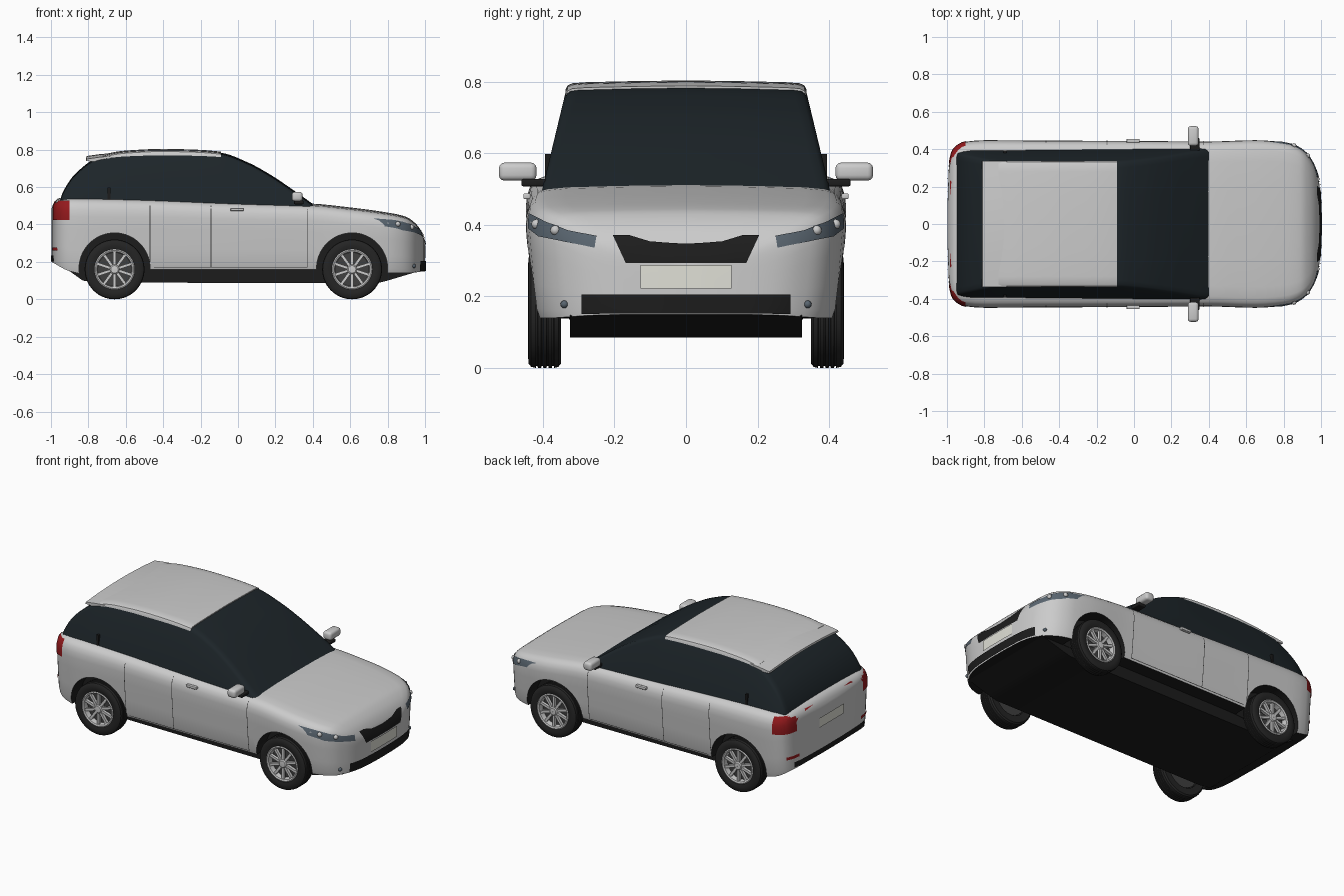
import bpy, bmesh, math
from mathutils import Vector, Matrix
from mathutils.bvhtree import BVHTree

if "Cube" in bpy.data.objects:
    bpy.data.objects.remove(bpy.data.objects["Cube"])


def material(name, r, g, b):
    m = bpy.data.materials.new(name)
    m.diffuse_color = (r, g, b, 1)
    m.use_nodes = True
    m.node_tree.nodes["Principled BSDF"].inputs["Base Color"].default_value = m.diffuse_color
    return m


PAINT = material("paint", .8, .8, .8)
BLACK = material("black_trim", .012, .012, .012)
GLASS = material("dark_glass", .012, .018, .022)
RUBBER = material("rubber", .018, .018, .018)
RED = material("red_lens", .3, .01, .012)
LENS = material("lamp_lens", .1, .13, .16)
PLATE = material("plate", .75, .75, .68)
LINE = material("gap", .05, .05, .05)


def finish(name, bm, mats=(), angle=35, recalc=True):
    if recalc:
        bmesh.ops.recalc_face_normals(bm, faces=bm.faces)
    me = bpy.data.meshes.new(name)
    bm.to_mesh(me)
    bm.free()
    ob = bpy.data.objects.new(name, me)
    bpy.context.collection.objects.link(ob)
    for m in mats:
        me.materials.append(m)
    smooth(ob, angle)
    return ob


def select(ob):
    bpy.ops.object.select_all(action='DESELECT')
    ob.select_set(True)
    bpy.context.view_layer.objects.active = ob


def smooth(ob, angle=35):
    select(ob)
    bpy.ops.object.shade_smooth_by_angle(angle=math.radians(angle))


def curve(pts):
    """Smooth function through (x, value) points."""
    pts = sorted(pts)
    n = len(pts)
    d = [(pts[i + 1][1] - pts[i][1]) / (pts[i + 1][0] - pts[i][0]) for i in range(n - 1)]
    m = [d[0]] + [0 if a * b <= 0 else 2 * a * b / (a + b) for a, b in zip(d, d[1:])] + [d[-1]]

    def f(x):
        x = min(max(x, pts[0][0]), pts[-1][0])
        i = max(k for k in range(n - 1) if pts[k][0] <= x)
        h = pts[i + 1][0] - pts[i][0]
        t = (x - pts[i][0]) / h
        return (pts[i][1] * (1 + 2 * t) * (1 - t) ** 2 + pts[i + 1][1] * t * t * (3 - 2 * t)
                + h * m[i] * t * (1 - t) ** 2 + h * m[i + 1] * t * t * (t - 1))
    return f


def loft(sections, closed=True, caps=True):
    bm = bmesh.new()
    rings = [[bm.verts.new(p) for p in s] for s in sections]
    n = len(rings[0])
    for a, b in zip(rings, rings[1:]):
        for i in range(n if closed else n - 1):
            j = (i + 1) % n
            bm.faces.new((a[i], a[j], b[j], b[i]))
    if caps:
        bm.faces.new(rings[0])
        bm.faces.new(rings[-1])
    bmesh.ops.recalc_face_normals(bm, faces=bm.faces)
    return bm


def both(half):
    return half + [(x, -y, z) for x, y, z in reversed(half[:-1])]


def box(name, lo, hi, mat=None, bevel=0):
    bm = bmesh.new()
    bmesh.ops.create_cube(bm, size=1)
    for v in bm.verts:
        v.co = [l + (h - l) * (c + .5) for l, h, c in zip(lo, hi, v.co)]
    if bevel:
        bmesh.ops.bevel(bm, geom=bm.edges[:], offset=bevel, segments=3, profile=.5, affect='EDGES')
    return finish(name, bm, [mat] if mat else [])


# Body shell: plan outline, top line and bottom line swept along x
plan = curve([(1, .06), (.995, .18), (.98, .27), (.955, .33), (.92, .38), (.87, .415), (.8, .437),
              (.65, .448), (.4, .441), (0, .444), (-.5, .446), (-.8, .448), (-.9, .44), (-.95, .417),
              (-.975, .38), (-.99, .3), (-.997, .1)])
top = curve([(1, .30), (.985, .35), (.947, .403), (.893, .438), (.76, .464), (.6, .485), (.4, .505),
             (0, .517), (-.6, .538), (-.9, .543), (-.96, .533), (-.985, .51), (-.997, .48)])
bottom = curve([(1, .15), (.9, .14), (.75, .14), (.4, .16), (-.4, .16), (-.82, .135), (-.9, .15), (-.997, .2)])
side = [(.935, 0), (.955, .08), (.972, .3), (.99, .58), (1, .75), (.995, .84), (.975, .91), (.94, .96),
        (.88, .985), (.75, 1), (.4, 1.012), (0, 1.018)]
xs = [-.997, -.994, -.99, -.983, -.975, -.963, -.95, -.925] + [-.9 + .05 * i for i in range(35)] + \
     [.83, .85, .87, .89, .905, .92, .935, .945, .955, .965, .973, .98, .986, .991, .995, .998, 1]
bm = loft([both([(x, plan(x) * f, bottom(x) + t * (top(x) - bottom(x))) for f, t in side]) for x in xs])
for f in bm.faces:
    f.material_index = int(f.normal.z < -.5)
tree = BVHTree.FromBMesh(bm)
body = finish("body_shell", bm, [PAINT, BLACK])

# Wheel arches
WHEELS = [(x, s) for x in (.61, -.66) for s in (1, -1)]
for x, s in WHEELS:
    bm = bmesh.new()
    bmesh.ops.create_cone(bm, cap_ends=True, segments=64, radius1=.19, radius2=.19, depth=.3,
                          matrix=Matrix.Translation((x, s * .477, .165)) @ Matrix.Rotation(math.pi / 2, 4, 'X'))
    cutter = finish("arch_cutter", bm, [BLACK])
    mod = body.modifiers.new("arch", 'BOOLEAN')
    mod.operation, mod.solver, mod.object = 'DIFFERENCE', 'EXACT', cutter
    mod.material_mode = 'TRANSFER'
    select(body)
    bpy.ops.object.modifier_apply(modifier=mod.name)
    bpy.data.objects.remove(cutter)
smooth(body)

# Underbody tub
tub = [(-.97, .2), (-.83, .1), (-.75, .09), (.74, .085), (.8, .1), (.95, .145), (.9, .2)]
finish("underbody", loft([[(x, y, z) for x, z in tub] for y in (-.325, .325)]), [BLACK])

# Dark glasshouse
roof = curve([(.405, .5), (.3, .575), (.17, .662), (.05, .727), (-.09, .777), (-.25, .789), (-.4, .792),
              (-.6, .783), (-.74, .756), (-.87, .665), (-.94, .56), (-.96, .5)])
taper = curve([(.405, .985), (.36, 1), (-.85, 1), (-.92, .98), (-.96, .93)])


def cabin(x):
    lean = lambda z: (.397 - (z - .52) * .24) * taper(x)
    z, base = roof(x), .46
    return both([(x, lean(base), base), (x, lean(z - .022), z - .022), (x, lean(z) - .003, z - .010),
                 (x, lean(z) - .012, z - .003), (x, lean(z) - .035, z), (x, .15, z + .004), (x, 0, z + .006)])


finish("glasshouse", loft([cabin(-.96 + 1.365 * i / 60) for i in range(61)]), [GLASS])

# Roof panel wrapping over the glass, and tail spoiler
rows = []
for i in range(25):
    x = -.725 + .635 * i / 24
    z = roof(x)
    rows.append(both([(x, .338, z - .034), (x, .337, z - .014), (x, .331, z - .002), (x, .318, z + .004),
                      (x, .28, z + .007), (x, .15, z + .010), (x, 0, z + .012)]) +
                [(x, -.32, z - .034), (x, -.3, z - .01), (x, .3, z - .01), (x, .32, z - .034)])
finish("roof_panel", loft(rows))
wing = [(-.68, .781), (-.74, .776), (-.81, .766), (-.812, .755), (-.76, .752), (-.68, .755)]
finish("spoiler", loft([[(x, y, z - .016 * (y / .338) ** 2) for x, z in wing]
                        for y in [-.338 + .676 * i / 16 for i in range(17)]]))


def hit(a, b, axis):
    """Point and normal on the body, seen from the end (axis x) or side (axis y)."""
    o = Vector((2 * axis.x, a, b)) if axis.x else Vector((a, 2 * axis.y, b))
    return tree.ray_cast(o, -axis)[:2]


def decal(name, pts, axis, mat, lift=.004):
    """Flat outline laid onto the body surface."""
    axis = Vector(axis)
    bm = bmesh.new()
    f = bm.faces.new([bm.verts.new((0, a, b) if axis.x else (a, 0, b)) for a, b in pts])
    f.normal_update()
    if f.normal.dot(axis) < 0:
        f.normal_flip()
    for i in range(-50, 51):
        for no in (Vector((0, 0, 1)), Vector((0, 1, 0) if axis.x else (1, 0, 0))):
            bmesh.ops.bisect_plane(bm, geom=bm.verts[:] + bm.edges[:] + bm.faces[:], dist=1e-5,
                                   plane_co=no * i * .02, plane_no=no)
    lost = []
    for v in bm.verts:
        p, n = hit(v.co.y if axis.x else v.co.x, v.co.z, axis)
        if p is None:
            lost.append(v)
        else:
            v.co = p + n * lift
    bmesh.ops.delete(bm, geom=lost, context='VERTS')
    return finish(name, bm, [mat], recalc=False)


def rect(a0, a1, b0, b1):
    return [(a0, b0), (a1, b0), (a1, b1), (a0, b1)]


# Front and rear centre details
F, R = (1, 0, 0), (-1, 0, 0)
decal("grille", [(-.205, .37), (-.16, .37), (-.1, .352), (0, .346), (.1, .352), (.16, .37), (.205, .37),
                 (.168, .293), (-.168, .293)], F, BLACK)
decal("front_plate", rect(-.127, .127, .222, .288), F, PLATE, .006)
decal("lower_intake", rect(-.29, .29, .152, .206), F, BLACK, .006)
decal("rear_plate", rect(-.12, .12, .37, .43), R, PLATE, .006)
decal("rear_lower_trim", rect(-.34, .34, .202, .235), R, BLACK)

for s in (1, -1):
    S = (0, s, 0)
    # Lamps
    decal("headlamp", [(s * y, z) for y, z in [(.25, .368), (.33, .384), (.39, .408), (.437, .432), (.438, .39),
                                               (.41, .368), (.255, .336)]], F, LENS)
    for y, z, r in ((.418, .402, .014), (.365, .385, .014), (.34, .178, .011)):
        bm = bmesh.new()
        p = hit(s * y, z, Vector(F))[0]
        bmesh.ops.create_uvsphere(bm, u_segments=16, v_segments=10, radius=r, matrix=Matrix.Translation(p))
        finish("lamp_bulb" if z > .3 else "fog_lamp", bm, [LENS] if z < .3 else [])
    decal("tail_lamp_side", rect(-.985, -.9, .425, .525), S, RED)
    decal("tail_lamp_rear", rect(s * .325, s * .42, .425, .515), R, RED)
    decal("rear_reflector", rect(s * .3, s * .39, .26, .278), R, RED)

    # Door gaps and handle
    for x, z0 in ((-.47, .2), (-.145, .17), (.37, .17)):
        decal("door_gap", rect(x - .002, x + .002, z0, .5), S, LINE, .0015)
    decal("sill_gap", rect(-.45, .37, .17, .174), S, LINE, .0015)
    box("door_handle", (-.04, min(s * .435, s * .455), .472), (.03, max(s * .435, s * .455), .488), None, .004)

    # Mirrors and pillar strip
    box("mirror_stem", (.3, min(s * .39, s * .46), .508), (.35, max(s * .39, s * .46), .528), BLACK, .005)
    box("mirror_housing", (.288, min(s * .418, s * .523), .524), (.345, max(s * .418, s * .523), .574), None, .015)
    box("pillar_strip", (-.697, min(s * .37, s * .394), .53), (-.683, max(s * .37, s * .394), .598), BLACK)


# Wheels
def lathe(name, profile, x, s, mat=None, seg=56):
    rings = [[(x + r * math.cos(a), s * y, .16 + r * math.sin(a)) for r, y in profile]
             for a in [2 * math.pi * i / seg for i in range(seg + 1)]]
    bm = loft(rings, caps=False)
    bmesh.ops.remove_doubles(bm, verts=bm.verts, dist=1e-5)
    return finish(name, bm, [mat] if mat else [])


tyre = [(.105, .352), (.148, .350), (.157, .357)]
for g in (.372, .387, .402, .417):
    tyre += [(.16, g - .003), (.154, g - .002), (.154, g + .002), (.16, g + .003)]
tyre += [(.157, .433), (.148, .440), (.125, .442), (.105, .436)]
for x, s in WHEELS:
    lathe("tyre", tyre, x, s, RUBBER)
    lathe("rim_ring", [(.108, .40), (.108, .438), (.102, .441), (.094, .437), (.09, .40)], x, s)
    lathe("rim_back", [(.1, .36), (.1, .405), (.001, .405), (.001, .36)], x, s, LINE)
    lathe("hub", [(.026, .405), (.026, .432), (.02, .437), (.001, .438), (.001, .405)], x, s, None, 24)
    bm = bmesh.new()
    for k in range(10):
        m = Matrix.Translation((x, s * .423, .16)) @ Matrix.Rotation(k * math.pi / 5, 4, 'Y') @ \
            Matrix.Translation((0, 0, .058)) @ Matrix.Diagonal((.015, .018, .08, 1))
        bmesh.ops.create_cube(bm, size=1, matrix=m)
    finish("spokes", bm)
